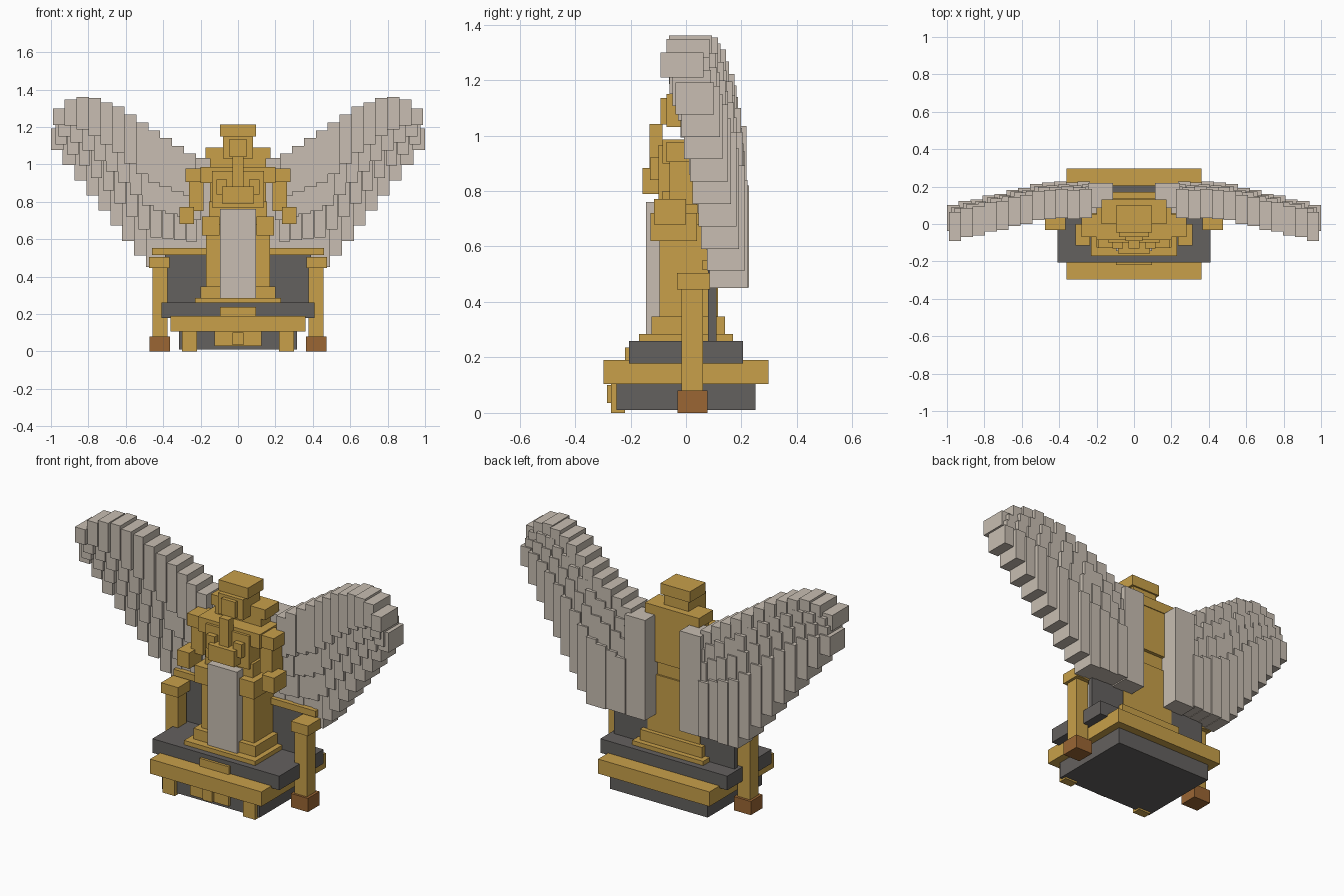
import bpy, bmesh

cube = bpy.data.objects.get("Cube")
if cube:
    bpy.data.objects.remove(cube)


def material(name, rgb):
    m = bpy.data.materials.new(name)
    m.use_nodes = True
    m.diffuse_color = (*rgb, 1)
    m.node_tree.nodes["Principled BSDF"].inputs["Base Color"].default_value = (*rgb, 1)
    return m


gold = material("gold", (.58, .352, .068))
stone = material("pale_stone", (.578, .515, .445))
dark = material("dark_grey", (.127, .119, .114))
brown = material("brown", (.325, .133, .034))


def boxes(name, mat, blocks, mirror=False):
    """One object made of blocks, each given as x, y and z ranges."""
    bm = bmesh.new()
    for block in blocks:
        cube = bmesh.ops.create_cube(bm, size=1)
        for v in cube["verts"]:
            for axis, (lo, hi) in enumerate(block):
                v.co[axis] = hi if v.co[axis] > 0 else lo
    mesh = bpy.data.meshes.new(name)
    bm.to_mesh(mesh)
    bm.free()
    mesh.materials.append(mat)
    ob = bpy.data.objects.new(name, mesh)
    bpy.context.collection.objects.link(ob)
    if mirror:
        mod = ob.modifiers.new("mirror", "MIRROR")
        mod.use_mirror_merge = False
    return ob


def centred(name, mat, half, y, z):
    return boxes(name, mat, [((-half, half), y, z)])


def pair(name, mat, x, y, z):
    return boxes(name, mat, [(x, y, z)], mirror=True)


# Base
centred("plinth", dark, .315, (-.25, .25), (.01, .105))
centred("base_slab", gold, .36, (-.298, .298), (.105, .19))
pair("base_foot", gold, (.22, .3), (-.27, -.22), (0, .106))
centred("base_panel", gold, .125, (-.265, -.24), (.03, .106))
centred("base_knob", gold, .03, (-.285, -.26), (.035, .1))
centred("upper_slab", dark, .41, (-.205, .205), (.178, .26))
centred("plaque", gold, .095, (-.22, -.2), (.19, .236))
centred("lower_step", gold, .23, (-.17, .17), (.26, .285))
centred("upper_step", gold, .2, (-.125, .14), (.285, .347))

# Screen behind the figure with its side posts
centred("back_panel", dark, .39, (.08, .11), (.26, .52))
centred("back_rail", gold, .46, (.06, .1), (.515, .552))
pair("post_foot", brown, (.363, .473), (-.03, .077), (0, .08))
pair("post", gold, (.377, .458), (-.017, .062), (.08, .45))
pair("post_cap", gold, (.365, .475), (-.032, .087), (.445, .504))

# Figure
centred("robe", gold, .17, (-.095, .115), (.347, .68))
centred("robe_front", stone, .095, (-.145, -.09), (.285, .76))
pair("knee", gold, (.1, .192), (-.128, .04), (.62, .72))
centred("waist", gold, .155, (-.085, .105), (.68, .8))
centred("chest", gold, .14, (-.1, .1), (.77, .965))
centred("upper_chest", gold, .2, (-.085, .09), (.9, .985))
centred("spine", gold, .15, (.0, .125), (.76, 1.04))
centred("collar", gold, .175, (.0, .13), (1.03, 1.09))
pair("shoulder", gold, (.19, .28), (-.07, .05), (.905, .977))
pair("arm", gold, (.185, .262), (-.06, .04), (.75, .91))
pair("hand", gold, (.235, .313), (-.115, .0), (.68, .772))
centred("head", gold, .08, (-.07, .09), (1.03, 1.15))
centred("face", gold, .045, (-.092, -.065), (1.04, 1.135))
centred("crown", gold, .095, (-.045, .1), (1.15, 1.213))
centred("beard", gold, .03, (-.132, -.085), (.86, 1.042))
centred("clasp", gold, .085, (-.157, -.095), (.79, .882))
pair("clasp_side", gold, (.06, .115), (-.13, -.095), (.84, .92))


# Wings
def along(points, x):
    """Read a stepped outline, linear between its points."""
    for (xa, a), (xb, b) in zip(points, points[1:]):
        if x <= xb:
            return a + (b - a) * max(0, (x - xa) / (xb - xa))
    return points[-1][1]


lower_edge = [(.2, .46), (.46, .45), (.53, .52), (.97, 1.08)]
upper_edge = [(.23, 1.04), (.48, 1.2), (.64, 1.31), (.8, 1.365), (.89, 1.35), (.97, 1.29)]
depth = [(.2, .15), (.46, .152), (.97, .03)]

# Layer: name, x shift, back and front offset, start and end of height, width
layers = [
    ("long_feathers", 0, -.068, .07, 0, .53, .067),
    ("middle_feathers", -.02, -.085, .055, .22, .72, .06),
    ("short_feathers", -.04, -.1, .045, .42, .86, .064),
    ("top_feathers", -.01, -.125, .03, .62, 1, .066),
]
for name, shift, front, back, start, end, width in layers:
    feathers = []
    for i in range(12):
        x = .967 - i * .0635 + shift
        lo, hi, y = (along(edge, x) for edge in (lower_edge, upper_edge, depth))
        jog = .006 * (i % 2)
        feathers.append(((x - width / 2, x + width / 2),
                         (y + front + jog, y + back + jog),
                         (lo + start * (hi - lo), lo + end * (hi - lo))))
    boxes(name, stone, feathers, mirror=True)
pair("inner_feather", stone, (.112, .245), (.085, .218), (.45, 1.035))
